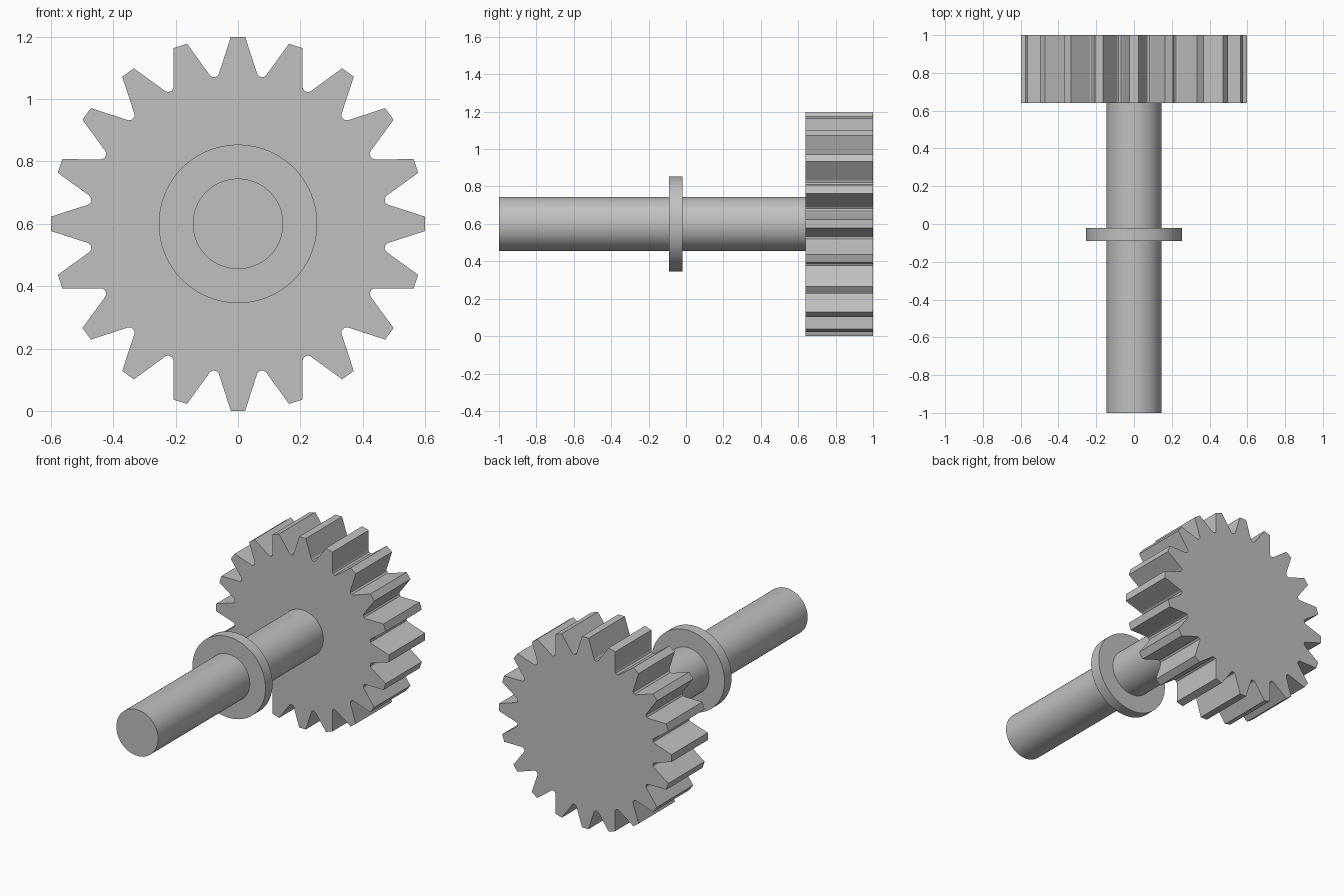
import bpy
import bmesh
from math import sin, cos, pi, radians

cube = bpy.data.objects.get("Cube")
if cube:
    bpy.data.objects.remove(cube, do_unlink=True)

AXIS_Z = 0.6
TEETH = 20

steel = bpy.data.materials.new("grey_steel")
steel.use_nodes = True
colour = (0.53, 0.53, 0.53, 1)
steel.diffuse_color = colour
steel.node_tree.nodes["Principled BSDF"].inputs["Base Color"].default_value = colour


def cylinder(name, radius, y0, y1, sides=96):
    """Smooth round part lying along the y axis."""
    bpy.ops.mesh.primitive_cylinder_add(
        vertices=sides, radius=radius, depth=y1 - y0,
        location=(0, (y0 + y1) / 2, AXIS_Z), rotation=(pi / 2, 0, 0))
    obj = bpy.context.object
    obj.name = name
    obj.data.materials.append(steel)
    bpy.ops.object.shade_smooth_by_angle(angle=radians(30))
    return obj


def gear(name, y0, y1):
    """Spur gear: one tooth outline repeated around, then extruded."""
    # (degrees from tooth centre, radius): tip, flank foot, valley floor
    half = [(2.2, 0.6), (7.3, 0.484), (8.2, 0.477)]
    tooth = [(-a, r) for a, r in reversed(half)] + half
    bm = bmesh.new()
    outline = []
    for i in range(TEETH):
        for a, r in tooth:
            t = 2 * pi * i / TEETH + radians(a)
            outline.append(bm.verts.new((r * sin(t), y0, AXIS_Z + r * cos(t))))
    face = bm.faces.new(outline)
    back = bmesh.ops.extrude_face_region(bm, geom=[face])["geom"]
    moved = [v for v in back if isinstance(v, bmesh.types.BMVert)]
    bmesh.ops.translate(bm, verts=moved, vec=(0, y1 - y0, 0))
    bmesh.ops.recalc_face_normals(bm, faces=bm.faces)
    mesh = bpy.data.meshes.new(name)
    bm.to_mesh(mesh)
    bm.free()
    mesh.materials.append(steel)
    obj = bpy.data.objects.new(name, mesh)
    bpy.context.collection.objects.link(obj)
    return obj


cylinder("shaft", 0.145, -1.0, 0.65)
cylinder("collar", 0.254, -0.09, -0.02)
gear("gear_wheel", 0.64, 1.0)
